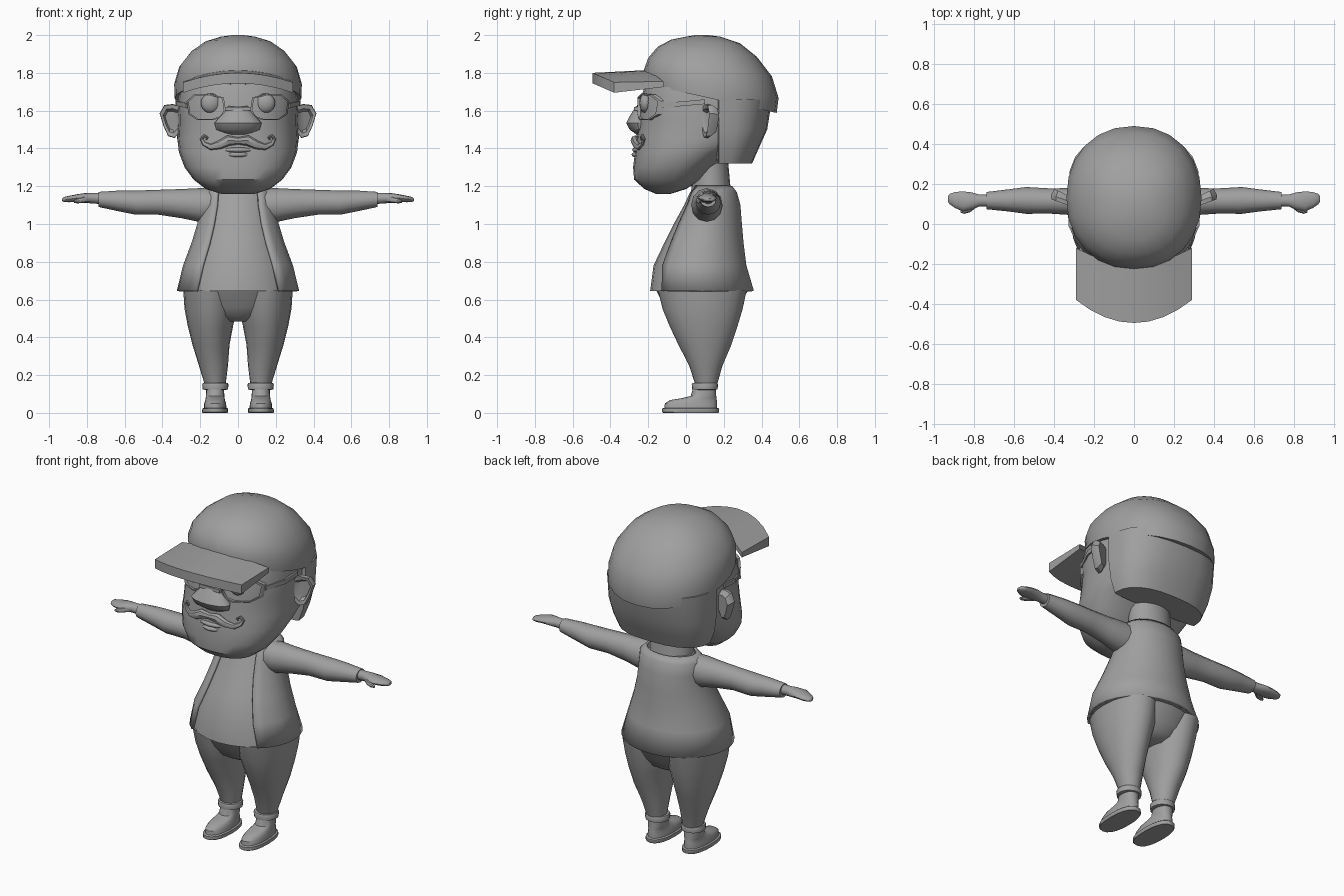
import bpy, bmesh, math
from mathutils import Vector

if "Cube" in bpy.data.objects:
    bpy.data.objects.remove(bpy.data.objects["Cube"])

grey = bpy.data.materials.new("plain grey")
grey.diffuse_color = (0.35, 0.35, 0.35, 1)
grey.use_nodes = True
grey.node_tree.nodes["Principled BSDF"].inputs["Base Color"].default_value = grey.diffuse_color


def finish(name, bm, mirror=False):
    """Turn a bmesh into a named object, optionally mirrored left to right."""
    bmesh.ops.recalc_face_normals(bm, faces=bm.faces)
    me = bpy.data.meshes.new(name)
    bm.to_mesh(me)
    bm.free()
    ob = bpy.data.objects.new(name, me)
    bpy.context.collection.objects.link(ob)
    me.materials.append(grey)
    if mirror:
        m = ob.modifiers.new("mirror", 'MIRROR')
        m.use_mirror_merge = False
    return ob


def skin(name, rings, caps=True, closed=True, mirror=False):
    """Bridge a list of equal-length point rings."""
    bm = bmesh.new()
    vs = [[bm.verts.new(p) for p in r] for r in rings]
    n = len(vs[0])
    for a, b in zip(vs, vs[1:]):
        for i in range(n if closed else n - 1):
            j = (i + 1) % n
            bm.faces.new((a[i], a[j], b[j], b[i]))
    if caps:
        bm.faces.new(vs[0])
        bm.faces.new(vs[-1])
    bmesh.ops.remove_doubles(bm, verts=bm.verts, dist=1e-5)
    return finish(name, bm, mirror)


def spow(v, p):
    return math.copysign(abs(v) ** p, v)


def oval(z, yf, yb, rx, cx=0, cy=None, p=1.0, tilt=0, n=20, a0=0, a1=math.tau, grow=0):
    """Horizontal ring with separate front and back depth, optionally tilted."""
    cy = (yf + yb) / 2 if cy is None else cy
    pts = []
    full = abs(a1 - a0 - math.tau) < 1e-6
    for i in range(n):
        t = a0 + (a1 - a0) * i / (n if full else n - 1)
        c, s = spow(math.cos(t), p), spow(math.sin(t), p)
        y = cy + s * ((yb - cy if s > 0 else cy - yf) + grow)
        pts.append((cx + (rx + grow) * c, y, z + tilt * (y - 0.13)))
    return pts


def side_ring(x, cy, cz, ry, rz, n=12):
    """Upright ring for limbs running along x."""
    return [(x, cy + ry * math.cos(math.tau * i / n), cz + rz * math.sin(math.tau * i / n))
            for i in range(n)]


def face_y(x):
    """Depth of the face surface at eye level."""
    n = 2 / 0.85
    return 0.08 - 0.33 * max(0, 1 - (abs(x) / 0.32) ** n) ** (1 / n)


# Head and neck
head = [(1.16, -.16, -.08, .09), (1.185, -.22, .0, .17), (1.235, -.275, .08, .235),
        (1.30, -.28, .14, .283), (1.38, -.27, .25, .313), (1.45, -.265, .38, .32),
        (1.55, -.25, .41, .315), (1.65, -.245, .43, .32), (1.75, -.21, .40, .30)]
skin("head", [oval(z, f, b, r, cy=min(.08, (f + b) / 2 + .03), p=.85, n=24) for z, f, b, r in head])
skin("neck", [oval(z, f, b, r) for z, f, b, r in
              [(1.12, .02, .25, .14), (1.2, .03, .235, .13), (1.36, .04, .22, .125)]])

# Hair covering the back of the head
skin("hair", [oval(z, .16, b, r, cy=.175, p=.8, n=24) for z, b, r in
              [(1.32, .35, .285), (1.40, .385, .315), (1.50, .43, .328), (1.66, .455, .33)]])

# Cap crown and brim
crown = [(1.665, -.215, .48, .335, -.22), (1.74, -.225, .49, .338, -.2), (1.83, -.20, .455, .312, -.15),
         (1.91, -.15, .375, .25, -.1), (1.965, -.08, .285, .175, -.05), (1.992, 0, .18, .09, 0),
         (2.0, .05, .12, .03, 0)]
skin("cap_crown", [oval(z, f, b, r, cy=.13 if z < 1.97 else None, p=.92, tilt=t, n=24)
                   for z, f, b, r, t in crown])
brim = []
for i in range(9):
    u = i / 4 - 1
    x, q = .29 * u, u * u
    outer = (-.495 + .115 * q, 1.80 - .05 * q)
    inner = (-.20 + .08 * q, 1.815 - .06 * q)
    brim.append([(x, *outer), (x, *inner), (x, inner[0], inner[1] - .03), (x, outer[0], outer[1] - .055)])
skin("cap_brim", brim)

# Ears: leaning shells with a hollow front
outline = [(.30, 1.62), (.345, 1.635), (.39, 1.63), (.415, 1.585), (.395, 1.52),
           (.37, 1.465), (.335, 1.455), (.30, 1.5)]


def ear_ring(k, dy):
    return [(.35 + (x - .35) * k, .095 + (x - .30) * .35 + dy, 1.55 + (z - 1.55) * k) for x, z in outline]


skin("ear", [ear_ring(.75, .04), ear_ring(1, .01), ear_ring(.97, -.012), ear_ring(.72, -.008),
             ear_ring(.55, .015)], mirror=True)

# Nose
skin("nose", [oval(z, f, -.20, r, n=14) for z, f, r in
              [(1.475, -.265, .06), (1.50, -.30, .115), (1.535, -.318, .125),
               (1.575, -.297, .09), (1.625, -.265, .055)]])

# Eyes
bm = bmesh.new()
bmesh.ops.create_uvsphere(bm, u_segments=16, v_segments=10, radius=.052)
for v in bm.verts:
    v.co = (v.co.x + .145, v.co.y * .6 + face_y(.145) + .012, v.co.z + 1.64)
finish("eye", bm, True)

# Spectacles: rims following the face, bridge and temples
lens = [(.065, 1.60), (.075, 1.67), (.15, 1.69), (.235, 1.685), (.272, 1.65),
        (.262, 1.58), (.215, 1.55), (.13, 1.55), (.085, 1.565)]


def rim(k, dy):
    pts = [(.168 + (x - .168) * k, 1.62 + (z - 1.62) * k) for x, z in lens]
    return [(x, face_y(x) + dy, z) for x, z in pts]


skin("glasses_rim", [rim(1, .01), rim(1, -.012), rim(.9, -.012), rim(.9, .01), rim(1, .01)],
     caps=False, mirror=True)
skin("glasses_bridge", [[(x, y, z) for y, z in
                         [(-.275, 1.60), (-.275, 1.62), (-.24, 1.62), (-.24, 1.60)]] for x in (-.07, .07)])
skin("glasses_temple", [[(x, y, z - .015), (x + .01, y, z - .015), (x + .01, y, z + .01), (x, y, z + .01)]
                        for x, y, z in [(.265, -.125, 1.63), (.317, -.01, 1.64), (.322, .10, 1.65)]],
     mirror=True)

# Moustache with curled tips, swept with a changing radius
path = [(0, 1.44, .019), (.05, 1.442, .028), (.10, 1.418, .023), (.145, 1.408, .016), (.18, 1.425, .011),
        (.193, 1.45, .009), (.178, 1.468, .008), (.162, 1.458, .006), (.168, 1.447, .004)]
rings = []
for i, (x, z, r) in enumerate(path):
    a, b = path[max(i - 1, 0)], path[min(i + 1, len(path) - 1)]
    d = Vector((b[0] - a[0], 0, b[1] - a[1])).normalized()
    side = Vector((-d.z, 0, d.x)) if i else Vector((0, 0, 1))
    c = Vector((x, face_y(x) - .02, z))
    rings.append([c + side * r * math.cos(t) + Vector((0, r * .9 * math.sin(t), 0))
                  for t in (math.tau * k / 8 for k in range(8))])
skin("moustache", rings, mirror=True)

# Lips
for name, z, y, w in (("upper_lip", 1.392, -.265, .10), ("lower_lip", 1.367, -.268, .075)):
    bm = bmesh.new()
    bmesh.ops.create_uvsphere(bm, u_segments=12, v_segments=8, radius=1)
    for v in bm.verts:
        v.co = (v.co.x * w, v.co.y * .02 + y + v.co.x ** 2 * .03, v.co.z * .013 + z)
    finish(name, bm)

# Shirt and open waistcoat over it
torso = [(.645, -.19, .345, .308), (.78, -.172, .305, .275), (.9, -.115, .29, .23), (1.0, -.065, .281, .20),
         (1.1, -.01, .273, .18), (1.165, .02, .255, .175), (1.198, .045, .23, .14)]
skin("shirt", [oval(z, f, b, r, n=24) for z, f, b, r in torso])
vest = []
for z, f, b, r in torso:
    gap = math.radians(43 - 9 * (z - .645) / .55)
    vest.append(oval(z, f, b, r, n=24, a0=gap - math.pi / 2, a1=1.5 * math.pi - gap, grow=.009))
ob = skin("waistcoat", vest, caps=False, closed=False)
sol = ob.modifiers.new("thickness", 'SOLIDIFY')
sol.thickness, sol.offset = .014, 0

# Sleeves, hands and thumbs
skin("sleeve", [side_ring(*r) for r in
                [(.12, .11, 1.10, .08, .09), (.20, .11, 1.10, .083, .09), (.30, .112, 1.108, .068, .077),
                 (.42, .115, 1.115, .063, .066), (.54, .118, 1.113, .067, .064),
                 (.63, .118, 1.122, .055, .055), (.738, .117, 1.13, .043, .04)]], mirror=True)
skin("hand", [side_ring(*r) for r in
              [(.72, .117, 1.135, .03, .03), (.775, .117, 1.137, .03, .028), (.81, .115, 1.138, .043, .026),
               (.855, .113, 1.137, .05, .02), (.895, .12, 1.132, .04, .017), (.922, .125, 1.13, .026, .013),
               (.931, .125, 1.128, .012, .007)]], mirror=True)
skin("thumb", [side_ring(*r, n=8) for r in
               [(.785, .10, 1.132, .015, .016), (.82, .077, 1.128, .018, .016),
                (.85, .066, 1.122, .015, .013), (.868, .064, 1.118, .007, .006)]], mirror=True)

# Trousers: seat and two tapering legs
skin("trouser_seat", [oval(z, f, b, r, n=24) for z, f, b, r in
                      [(.485, -.03, .20, .09), (.51, -.075, .245, .18), (.56, -.11, .28, .265),
                       (.66, -.165, .335, .29)]])
skin("trouser_leg", [oval(z, cy - ry, cy + ry, rx, cx=cx) for z, cx, cy, rx, ry in
                     [(.14, .12, .107, .053, .055), (.25, .13, .105, .077, .088), (.36, .143, .10, .098, .14),
                      (.46, .146, .093, .12, .18), (.55, .145, .088, .138, .212),
                      (.65, .15, .086, .14, .235)]], mirror=True)
skin("trouser_cuff", [oval(z, .10 - r, .10 + r, r, cx=.12) for z, r in
                      [(.122, .056), (.125, .067), (.15, .07), (.158, .066), (.16, .05)]], mirror=True)

# Shoes
skin("sole", [oval(z, f, b, r, cx=.121, p=.85) for z, f, b, r in
              [(0, -.122, .172, .066), (.004, -.126, .175, .069), (.022, -.126, .175, .068),
               (.026, -.12, .17, .063)]], mirror=True)
skin("shoe_upper", [oval(z, f, b, r, cx=.121, p=.9) for z, f, b, r in
                    [(.02, -.115, .165, .06), (.05, -.112, .165, .058), (.068, -.085, .163, .052),
                     (.078, -.02, .161, .05), (.09, .025, .16, .049), (.14, .04, .158, .046)]], mirror=True)

# Smooth shading that keeps hard edges
bpy.ops.object.select_all(action='SELECT')
bpy.context.view_layer.objects.active = bpy.data.objects["head"]
bpy.ops.object.shade_smooth_by_angle(angle=math.radians(40))
